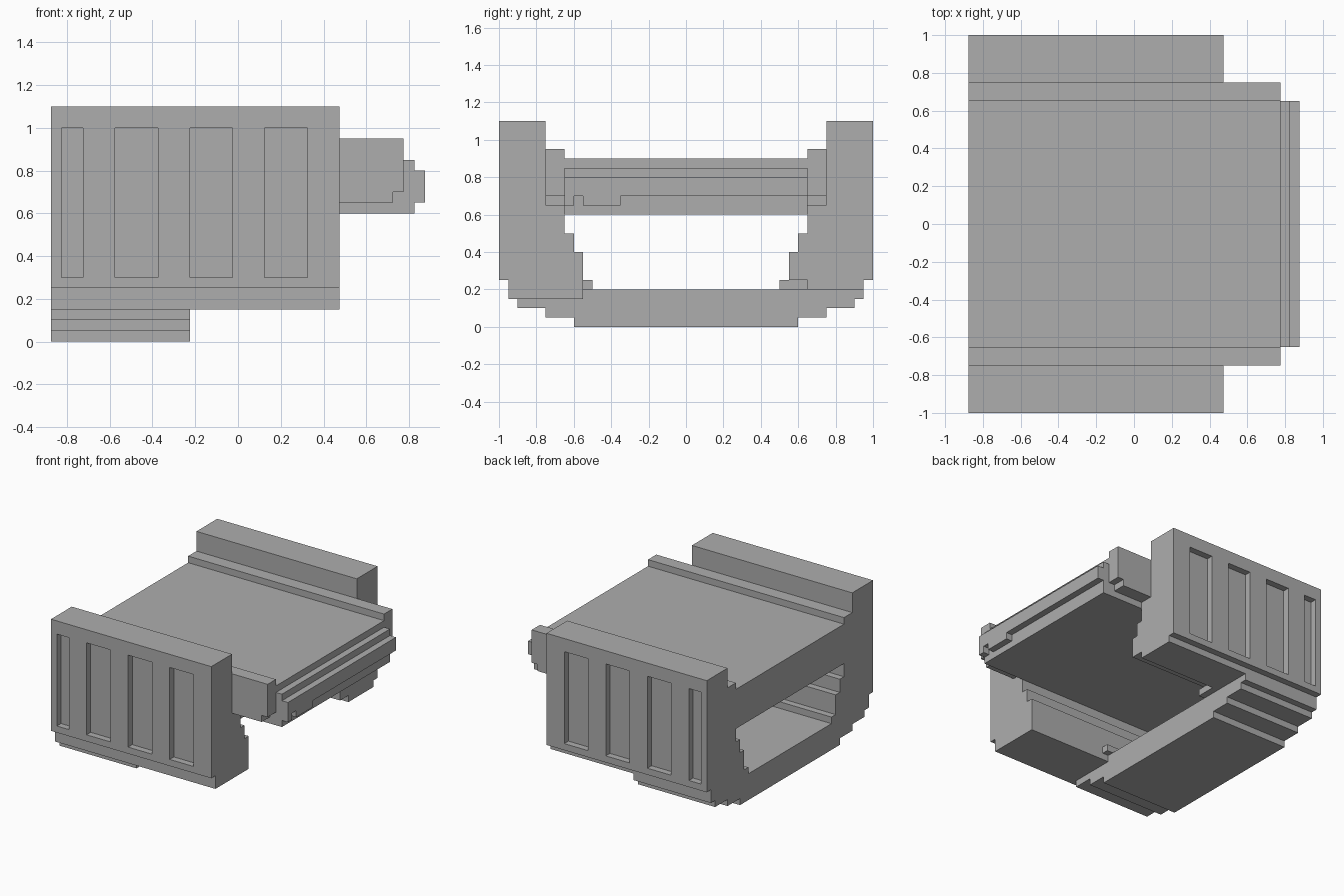
import bpy, bmesh
from mathutils import Vector

cube = bpy.data.objects.get("Cube")
if cube:
    bpy.data.objects.remove(cube, do_unlink=True)

grey = bpy.data.materials.new("plain grey")
grey.use_nodes = True
colour = (0.42, 0.42, 0.42, 1)
grey.diffuse_color = colour
grey.node_tree.nodes["Principled BSDF"].inputs["Base Color"].default_value = colour

BACK, END, FLOOR_END = -0.875, 0.475, -0.225


def prism(name, profile, axis, start, stop):
    """Extrude a profile of (y, z) along x, or of (x, z) along y."""
    def place(a, b, t):
        return Vector((t, a, b)) if axis == "x" else Vector((a, t, b))
    bm = bmesh.new()
    face = bm.faces.new([bm.verts.new(place(a, b, start)) for a, b in profile])
    out = bmesh.ops.extrude_face_region(bm, geom=[face])
    moved = [v for v in out["geom"] if isinstance(v, bmesh.types.BMVert)]
    bmesh.ops.translate(bm, verts=moved, vec=place(0, 0, stop - start))
    bmesh.ops.recalc_face_normals(bm, faces=bm.faces)
    mesh = bpy.data.meshes.new(name)
    bm.to_mesh(mesh)
    bm.free()
    mesh.materials.append(grey)
    obj = bpy.data.objects.new(name, mesh)
    bpy.context.collection.objects.link(obj)
    return obj


def box(name, x, y, z):
    return prism(name, [(y[0], z[0]), (y[1], z[0]), (y[1], z[1]), (y[0], z[1])], "x", *x)


def cut(obj, cutter):
    mod = obj.modifiers.new("recess", "BOOLEAN")
    mod.operation = "DIFFERENCE"
    mod.solver = "EXACT"
    mod.object = cutter
    bpy.context.view_layer.objects.active = obj
    bpy.ops.object.modifier_apply(modifier=mod.name)
    bpy.data.objects.remove(cutter, do_unlink=True)


# Side walls: stepped inside, with a different underside on each side
upper = [(0.95, 0.25), (1, 0.25), (1, 1.1), (0.75, 1.1), (0.75, 0.95), (0.65, 0.95),
         (0.65, 0.5), (0.6, 0.5), (0.6, 0.4), (0.55, 0.4)]
undersides = {"right": [(0.55, 0.15), (0.95, 0.15)],
              "left": [(0.55, 0.25), (0.65, 0.25), (0.65, 0.2), (0.95, 0.2)]}
windows = [(-0.825, -0.725), (-0.575, -0.375), (-0.225, -0.025), (0.125, 0.325)]
for side, s in (("right", -1), ("left", 1)):
    wall = prism(side + "_wall", [(s * y, z) for y, z in upper + undersides[side]],
                 "x", BACK, END)
    # Recessed panels on the outer face
    for x in windows:
        cut(wall, box("panel_cutter", x, sorted((s * 0.95, s * 1.1)), (0.3, 1)))
    # Rail carrying on past the wall
    prism(side + "_rail", [(END, 0.65), (0.725, 0.65), (0.725, 0.7), (0.775, 0.7),
                           (0.775, 0.95), (END, 0.95)], "y", s * 0.65, s * 0.75)

# Stepped floor under the rear half
keel = [(0.95, 0.15), (0.9, 0.15), (0.9, 0.1), (0.75, 0.1), (0.75, 0.05), (0.6, 0.05), (0.6, 0)]
prism("floor", [(0.95, 0.2)] + keel + [(-y, z) for y, z in reversed(keel)]
      + [(-0.55, 0.15), (-0.55, 0.2)], "x", BACK, FLOOR_END)

# Curbs along the floor edges
box("right_curb", (BACK, -0.175), (-0.55, -0.5), (0.2, 0.25))
box("left_curb", (BACK, -0.175), (0.5, 0.65), (0.2, 0.25))

# Deck between the walls, with a lower step at its end
prism("deck", [(BACK, 0.6), (0.825, 0.6), (0.825, 0.85), (0.775, 0.85),
               (0.775, 0.9), (BACK, 0.9)], "y", -0.65, 0.65)

# Thin lip on the end of the deck, with two short drops below it
prism("deck_lip", [(-0.65, 0.8), (-0.65, 0.65), (-0.6, 0.65), (-0.6, 0.7), (-0.55, 0.7),
                   (-0.55, 0.65), (-0.35, 0.65), (-0.35, 0.7), (0.65, 0.7), (0.65, 0.8)],
      "x", 0.825, 0.875)
